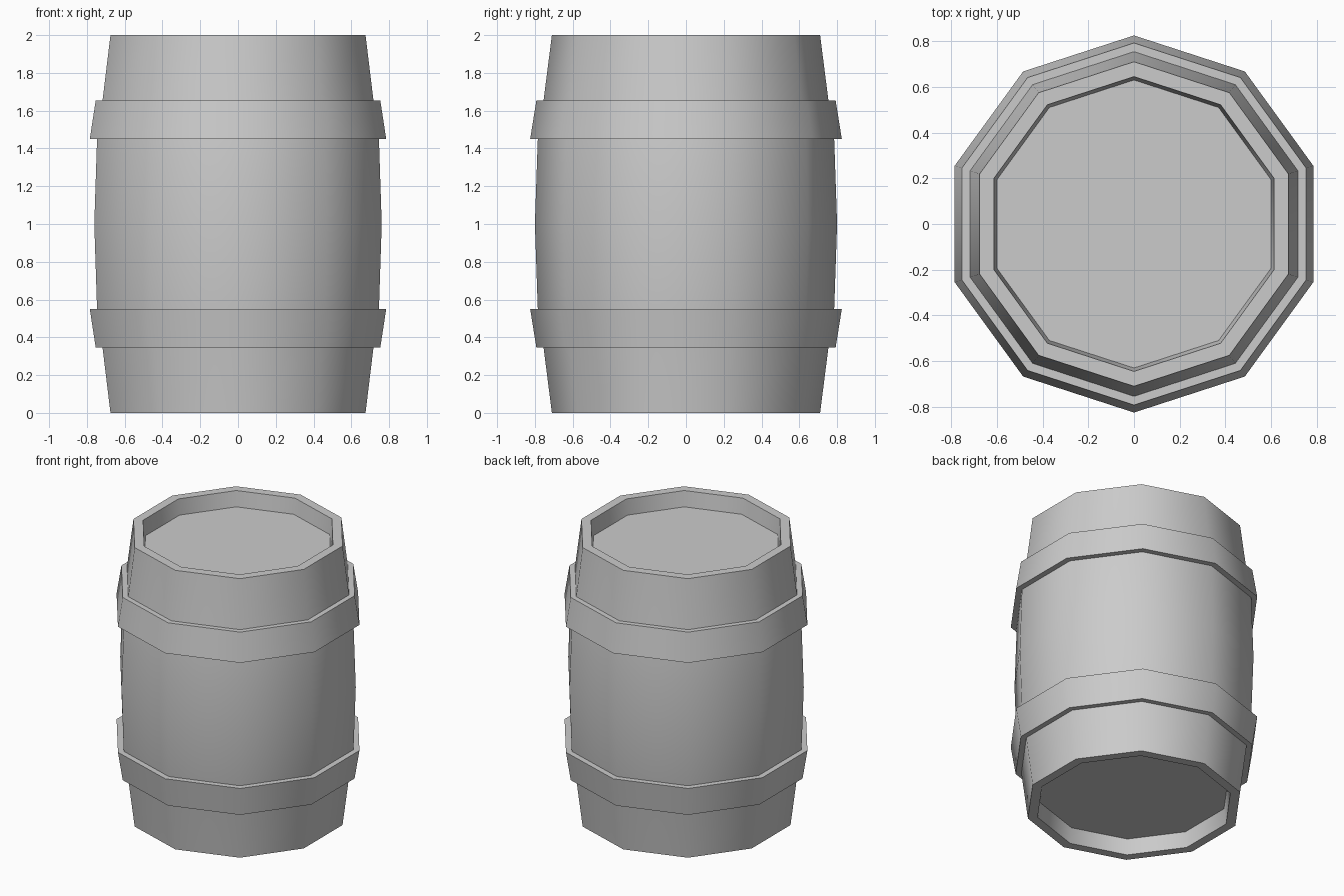
import bpy, bmesh
from math import sin, cos, tau, radians

if "Cube" in bpy.data.objects:
    bpy.data.objects.remove(bpy.data.objects["Cube"])

SIDES = 10


def smooth(obj):
    bpy.ops.object.select_all(action='DESELECT')
    obj.select_set(True)
    bpy.context.view_layer.objects.active = obj
    bpy.ops.object.shade_smooth_by_angle(angle=radians(40))


def lathe(name, profile, closed):
    """Revolve (radius, z) points into a ten-sided shell."""
    bm = bmesh.new()
    rings = [[bm.verts.new((r * sin(tau * i / SIDES), r * cos(tau * i / SIDES), z))
              for i in range(SIDES)] for r, z in profile]
    pairs = list(zip(rings, rings[1:]))
    if closed:
        pairs.append((rings[-1], rings[0]))
    for a, b in pairs:
        for i in range(SIDES):
            j = (i + 1) % SIDES
            bm.faces.new((a[j], a[i], b[i], b[j]))
    # one closed volume: cap the two recess floors
    if not closed:
        bm.faces.new(rings[0])
        bm.faces.new(rings[-1])
    bmesh.ops.recalc_face_normals(bm, faces=bm.faces)
    mesh = bpy.data.meshes.new(name)
    bm.to_mesh(mesh)
    bm.free()
    obj = bpy.data.objects.new(name, mesh)
    bpy.context.collection.objects.link(obj)
    smooth(obj)
    return obj


def mirrored(points):
    return [(r, 2 - z) for r, z in reversed(points)]


# Bulging barrel body with recessed bottom and top heads
half = [(0.63, 0.11), (0.645, 0), (0.71, 0), (0.754, 0.345), (0.785, 0.56)]
lathe("barrel_body", half + [(0.80, 1.0)] + mirrored(half), closed=False)

# Hoops flaring towards the middle of the barrel
hoop = [(0.735, 0.345), (0.792, 0.345), (0.825, 0.55), (0.765, 0.55)]
lathe("lower_hoop", hoop, closed=True)
lathe("upper_hoop", mirrored(hoop), closed=True)
